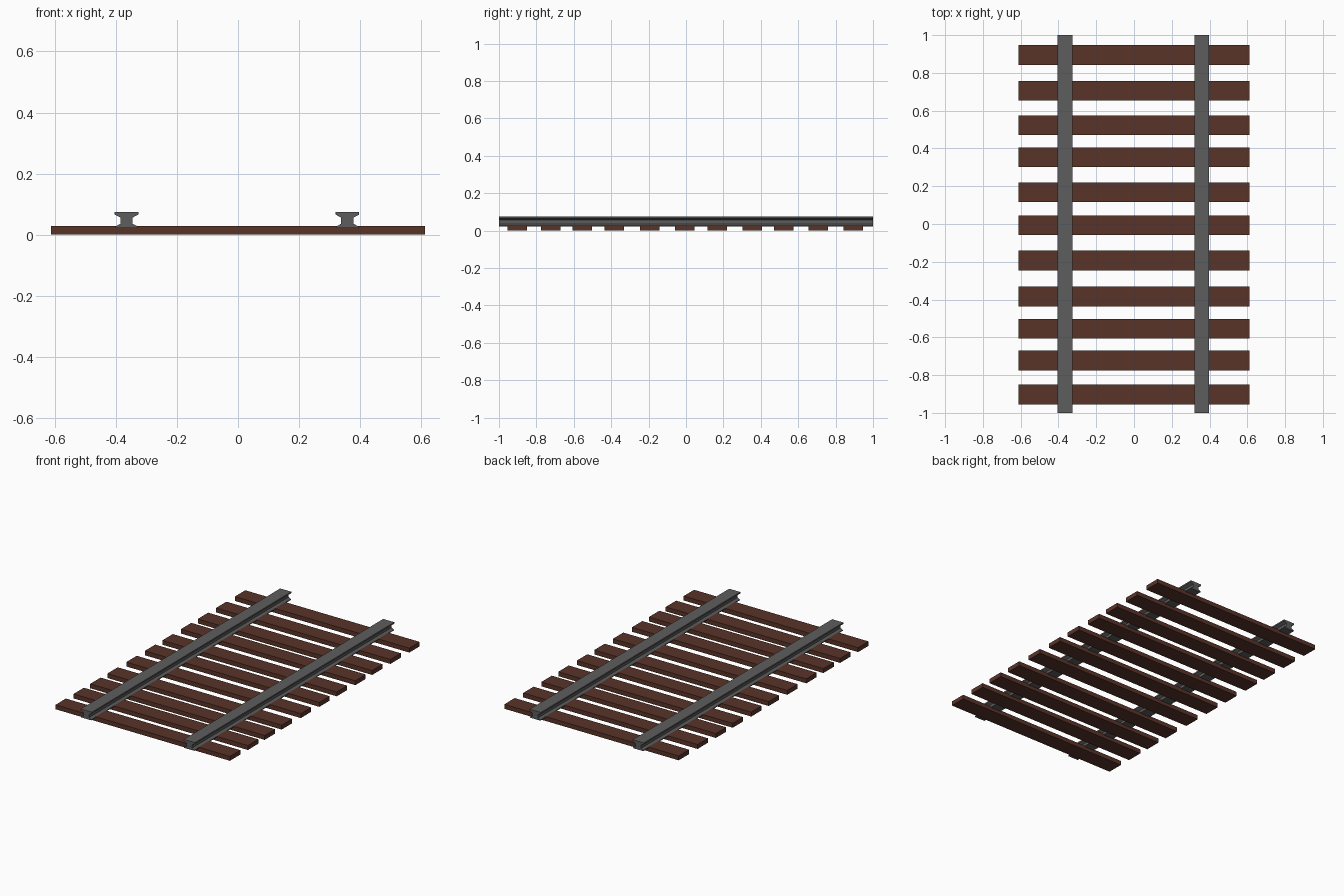
import bpy, bmesh

if "Cube" in bpy.data.objects:
    bpy.data.objects.remove(bpy.data.objects["Cube"])


def material(name, color):
    m = bpy.data.materials.new(name)
    m.diffuse_color = color
    m.use_nodes = True
    m.node_tree.nodes["Principled BSDF"].inputs["Base Color"].default_value = m.diffuse_color
    return m


def extrude_profile(name, points, start, vec, mat):
    """Sweep a closed outline along a straight vector into a capped solid."""
    bm = bmesh.new()
    face = bm.faces.new([bm.verts.new(p) for p in points])
    ext = bmesh.ops.extrude_face_region(bm, geom=[face], use_keep_orig=True)
    top = [g for g in ext["geom"] if isinstance(g, bmesh.types.BMVert)]
    bmesh.ops.translate(bm, verts=top, vec=vec)
    bmesh.ops.recalc_face_normals(bm, faces=bm.faces)
    mesh = bpy.data.meshes.new(name)
    bm.to_mesh(mesh)
    bm.free()
    mesh.materials.append(mat)
    obj = bpy.data.objects.new(name, mesh)
    obj.location = start
    bpy.context.collection.objects.link(obj)
    return obj


wood = material("dark_wood", (0.10, 0.034, 0.022, 1))
steel = material("steel", (0.11, 0.11, 0.11, 1))

# Wooden sleepers, slightly unevenly spaced along the track
half_w, height, half_len = 0.052, 0.028, 0.612
sleeper_y = [-0.903, -0.723, -0.555, -0.384, -0.193, -0.007,
             0.168, 0.354, 0.523, 0.706, 0.895]
outline = [(0, -half_w, 0), (0, half_w, 0), (0, half_w, height), (0, -half_w, height)]
for i, y in enumerate(sleeper_y):
    extrude_profile(f"sleeper_{i + 1}", outline, (-half_len, y, 0),
                    (2 * half_len, 0, 0), wood)

# Steel rails: half profile (foot, web, head) mirrored across the web
half = [(0.036, 0.022), (0.036, 0.027), (0.020, 0.036),
        (0.020, 0.056), (0.039, 0.066), (0.039, 0.075)]
rail = [(x, 0, z) for x, z in half] + [(-x, 0, z) for x, z in reversed(half)]
for name, x in (("left_rail", -0.365), ("right_rail", 0.358)):
    extrude_profile(name, rail, (x, -1, 0), (0, 2, 0), steel)
